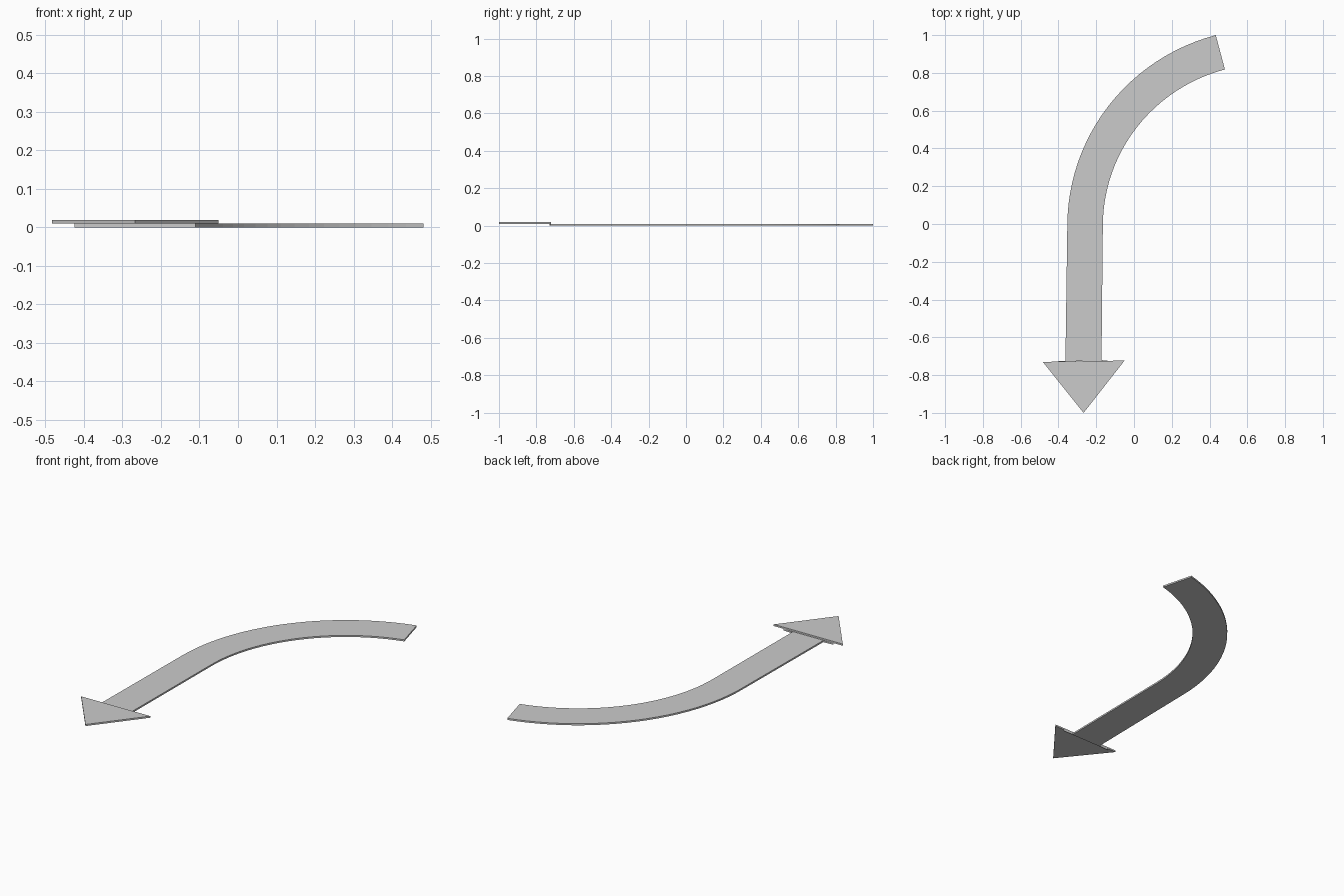
import bpy
import bmesh
from math import sin, cos, radians

if "Cube" in bpy.data.objects:
    bpy.data.objects.remove(bpy.data.objects["Cube"])

T = 0.0093  # plate thickness


def plate(name, left, right, z):
    """Flat strip between two matching edge lines, extruded upward by T."""
    bm = bmesh.new()
    l = [bm.verts.new((x, y, z)) for x, y in left]
    r = [bm.verts.new((x, y, z)) for x, y in right]
    for i in range(len(l) - 1):
        # a repeated end point closes the strip to a tip
        if left[i + 1] == right[i + 1]:
            bm.faces.new((l[i], r[i], l[i + 1]))
        else:
            bm.faces.new((l[i], r[i], r[i + 1], l[i + 1]))
    bmesh.ops.delete(bm, geom=[v for v in bm.verts if not v.link_faces], context='VERTS')
    ext = bmesh.ops.extrude_face_region(bm, geom=bm.faces[:], use_keep_orig=True)
    top = [g for g in ext['geom'] if isinstance(g, bmesh.types.BMVert)]
    bmesh.ops.translate(bm, verts=top, vec=(0, 0, T))
    bmesh.ops.recalc_face_normals(bm, faces=bm.faces[:])
    mesh = bpy.data.meshes.new(name)
    bm.to_mesh(mesh)
    bm.free()
    obj = bpy.data.objects.new(name, mesh)
    bpy.context.collection.objects.link(obj)
    return obj


def bend(rx, ry, steps=24):
    """Elliptical sweep from the straight run to the tail end."""
    angles = [radians(75.1 * i / steps) for i in range(steps + 1)]
    return [(0.705 - rx * cos(a), -0.01 + ry * sin(a)) for a in angles]


# Curved shaft: slim flare tucked against the head, straight run, then the bend
outer = [(-0.425, -0.7285), (-0.363, -0.724)] + bend(1.058, 1.045)
inner = [(-0.11, -0.7235), (-0.172, -0.721)] + bend(0.87, 0.857)
plate("arrow_shaft", outer, inner, 0)

# Triangular head, one plate thickness higher
tip = (-0.267, -1.0)
plate("arrow_head", [(-0.483, -0.73), tip], [(-0.05, -0.723), tip], T)
